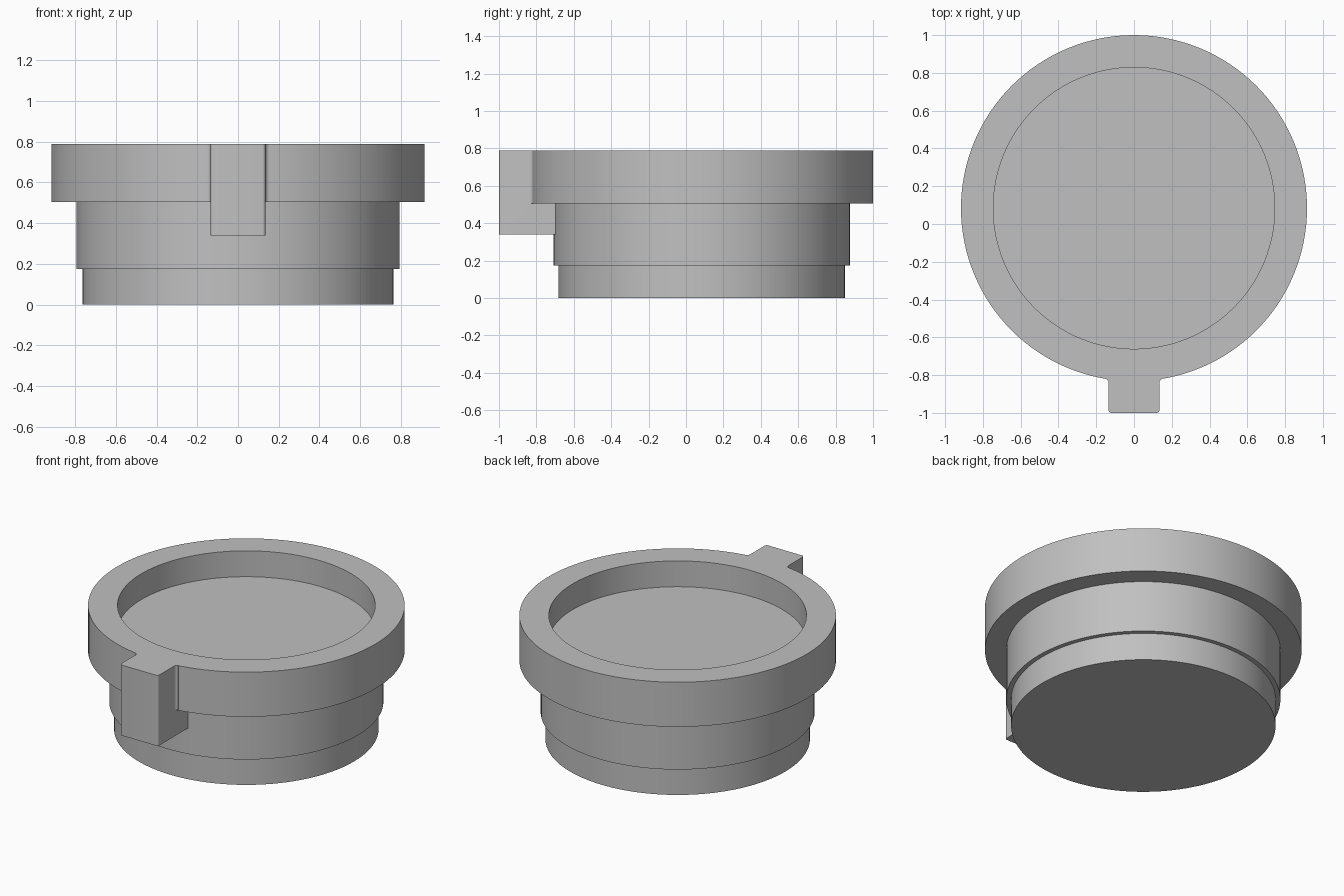
import bpy, bmesh, math

cube = bpy.data.objects.get("Cube")
if cube:
    bpy.data.objects.remove(cube, do_unlink=True)

AXIS_Y = 0.084            # centre of the round body
RIM_R, RIM_Z, TOP = 0.916, 0.505, 0.79
TAB_W, TAB_Z = 0.135, 0.34
FILLET = 0.02

grey = bpy.data.materials.new("plain_grey")
grey.use_nodes = True
COLOUR = (0.53, 0.53, 0.53, 1)
grey.diffuse_color = COLOUR
grey.node_tree.nodes["Principled BSDF"].inputs["Base Color"].default_value = COLOUR


def make_object(name, bm):
    bmesh.ops.recalc_face_normals(bm, faces=bm.faces)
    mesh = bpy.data.meshes.new(name)
    bm.to_mesh(mesh)
    bm.free()
    mesh.materials.append(grey)
    obj = bpy.data.objects.new(name, mesh)
    bpy.context.collection.objects.link(obj)
    return obj


def lathe(name, profile, steps=128):
    bm = bmesh.new()
    verts = [bm.verts.new((r, AXIS_Y, z)) for r, z in profile]
    edges = [bm.edges.new(pair) for pair in zip(verts, verts[1:])]
    bmesh.ops.spin(bm, geom=verts + edges, cent=(0, AXIS_Y, 0), axis=(0, 0, 1),
                   angle=math.tau, steps=steps, use_duplicate=False)
    bmesh.ops.remove_doubles(bm, verts=bm.verts, dist=0.0001)
    return make_object(name, bm)


def prism(name, half, z0, z1):
    """Extrude an outline mirrored in x; half lists its +x side."""
    outline = half + [(-x, y) for x, y in reversed(half)]
    bm = bmesh.new()
    face = bm.faces.new([bm.verts.new((x, y, z0)) for x, y in outline])
    new = bmesh.ops.extrude_face_region(bm, geom=[face])["geom"]
    bmesh.ops.translate(bm, vec=(0, 0, z1 - z0),
                        verts=[v for v in new if isinstance(v, bmesh.types.BMVert)])
    return make_object(name, bm)


def arc(cx, cy, r, a0, a1, n=6):
    return [(cx + r * math.cos(a0 + (a1 - a0) * i / n),
             cy + r * math.sin(a0 + (a1 - a0) * i / n)) for i in range(n + 1)]


# Stepped round body with a shallow recess in the top
body = lathe("stepped_body", [
    (0, 0), (0.765, 0), (0.765, 0.175), (0.793, 0.175), (0.793, RIM_Z),
    (RIM_R, RIM_Z), (RIM_R, TOP), (0.745, TOP), (0.745, 0.625), (0, 0.625)])

# Front tab with rounded outer corners
corner = 0.015
tab = prism("front_tab",
            arc(TAB_W - corner, -1 + corner, corner, -math.pi / 2, 0)
            + [(TAB_W, -0.69)], TAB_Z, TOP)

# Concave fillets where the tab meets the rim
fx = TAB_W + FILLET
drop = math.sqrt((RIM_R + FILLET) ** 2 - fx ** 2)
flare = prism("tab_fillet",
              arc(fx, AXIS_Y - drop, FILLET, math.pi, math.atan2(drop, -fx))
              + [(fx - 0.004, -0.75)], RIM_Z, TOP)

# Merge everything into one solid
bpy.context.view_layer.objects.active = body
for part in (tab, flare):
    mod = body.modifiers.new("join_" + part.name, 'BOOLEAN')
    mod.operation = 'UNION'
    mod.solver = 'EXACT'
    mod.object = part
    bpy.ops.object.modifier_apply(modifier=mod.name)
    bpy.data.objects.remove(part, do_unlink=True)

bpy.ops.object.select_all(action='DESELECT')
body.select_set(True)
bpy.ops.object.shade_smooth_by_angle(angle=math.radians(30))
